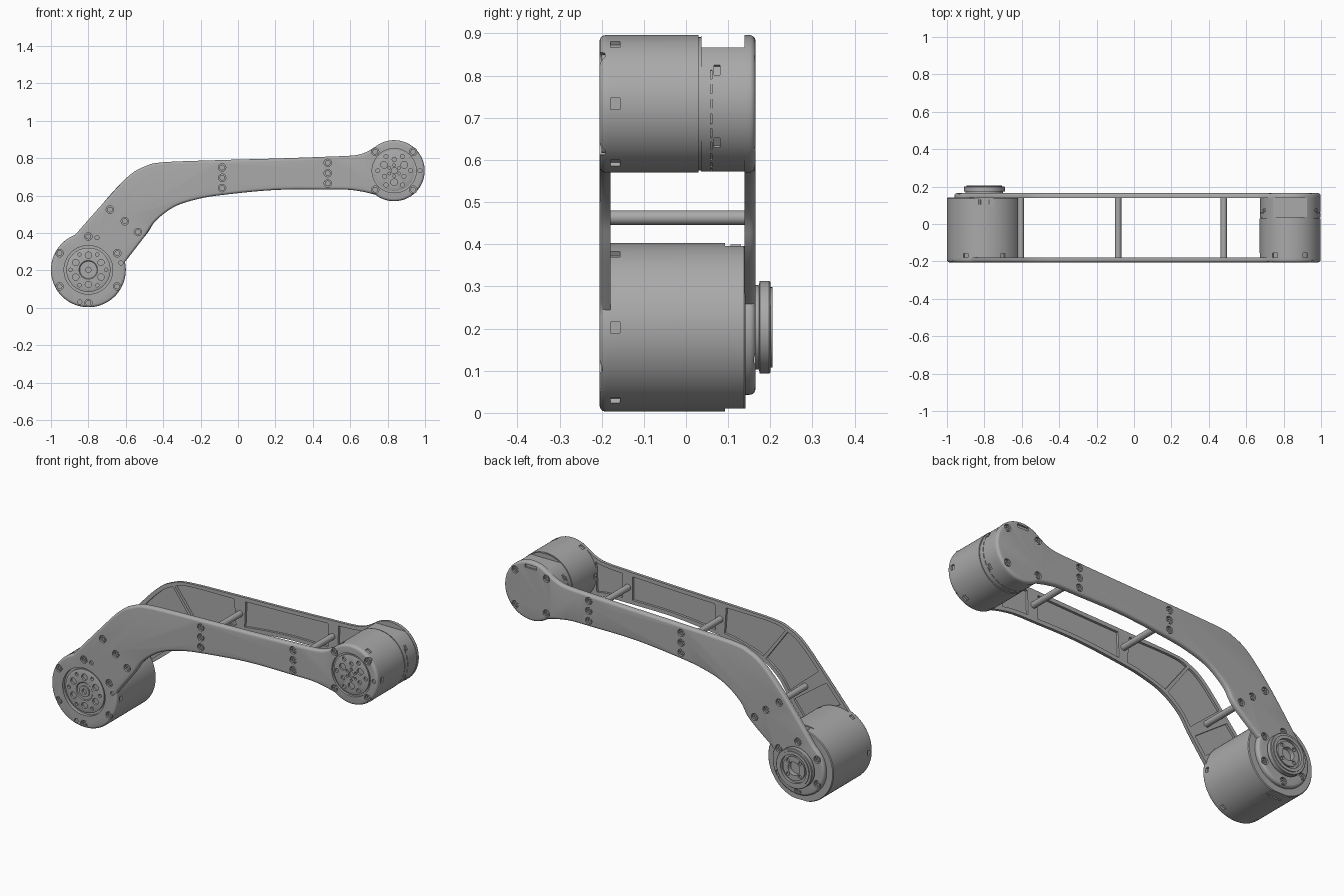
import bpy, bmesh
from math import sin, cos, pi, radians
from mathutils import Matrix, Vector

if "Cube" in bpy.data.objects:
    bpy.data.objects.remove(bpy.data.objects["Cube"])

metal = bpy.data.materials.new("grey metal")
metal.use_nodes = True
GREY = (0.4, 0.4, 0.4, 1)
metal.diffuse_color = GREY
metal.node_tree.nodes["Principled BSDF"].inputs["Base Color"].default_value = GREY

BIG, SMALL = (-0.80, 0.203), (0.835, 0.733)   # joint centres (x, z)
R_BIG, R_BACK, R_SMALL = 0.20, 0.16, 0.163
FRONT, BACK, THICK = -0.205, 0.165, 0.026

# Paired stations along the upper and lower edges of the arm
UPPER = [(-0.725, 0.555), (-0.59, 0.70), (-0.50, 0.755), (-0.40, 0.778), (-0.085, 0.79),
         (0.20, 0.798), (0.48, 0.808), (0.62, 0.815), (0.68, 0.83)]
LOWER = [(-0.50, 0.38), (-0.44, 0.465), (-0.34, 0.54), (-0.22, 0.58), (-0.085, 0.603),
         (0.20, 0.63), (0.48, 0.632), (0.59, 0.631), (0.67, 0.62)]
ROWS = [[(-0.685, 0.525), (-0.605, 0.463), (-0.535, 0.405)],
        [(-0.085, 0.75), (-0.085, 0.695), (-0.085, 0.64)],
        [(0.48, 0.775), (0.48, 0.72), (0.48, 0.665)]]


def polar(c, r, deg):
    return (c[0] + r * cos(radians(deg)), c[1] + r * sin(radians(deg)))


def ring_points(c, r, n, start=0):
    return [polar(c, r, start + 360 * i / n) for i in range(n)]


def curve(pts, t):
    """Catmull-Rom point at station t."""
    i = min(int(t), len(pts) - 2)
    u = t - i
    a, b, c, d = [Vector(pts[max(0, min(len(pts) - 1, i + k))]) for k in (-1, 0, 1, 2)]
    return 0.5 * (2 * b + (c - a) * u + (2 * a - 5 * b + 4 * c - d) * u ** 2
                  + (3 * b - a - 3 * c + d) * u ** 3)


def finish(name, bm):
    bmesh.ops.recalc_face_normals(bm, faces=bm.faces)
    me = bpy.data.meshes.new(name)
    bm.to_mesh(me)
    bm.free()
    ob = bpy.data.objects.new(name, me)
    me.materials.append(metal)
    bpy.context.collection.objects.link(ob)
    return ob


def loft(bm, rings):
    """Closed skin through equal rings, capped at both ends."""
    loops = [[bm.verts.new(p) for p in ring] for ring in rings]
    n = len(loops[0])
    for a, b in zip(loops, loops[1:]):
        for i in range(n):
            bm.faces.new((a[i], a[(i + 1) % n], b[(i + 1) % n], b[i]))
    bm.faces.new(loops[0])
    bm.faces.new(loops[-1][::-1])


def add_prism(bm, pts, y0, y1):
    loft(bm, [[(x, y, z) for x, z in pts] for y in (y0, y1)])


def add_holes(bm, centres, r, y0, y1, n=20):
    for c in centres:
        add_prism(bm, ring_points(c, r, n), y0, y1)


def add_box(bm, c, r, deg, y, size):
    """Box at radius r; size is radial, along y, tangential."""
    x, z = polar(c, r, deg)
    m = Matrix.Translation((x, y, z)) @ Matrix.Rotation(-radians(deg), 4, 'Y')
    bmesh.ops.create_cube(bm, size=1, matrix=m @ Matrix.Diagonal((*size, 1)))


def lathe(name, c, profile, n=96):
    bm = bmesh.new()
    vs = [bm.verts.new((c[0] + r, y, c[1])) for r, y in profile]
    es = [bm.edges.new(p) for p in zip(vs, vs[1:])]
    bmesh.ops.spin(bm, geom=vs + es, cent=(c[0], 0, c[1]), axis=(0, 1, 0),
                   angle=2 * pi, steps=n)
    bmesh.ops.remove_doubles(bm, verts=bm.verts, dist=1e-5)
    return finish(name, bm)


def cut(ob, bm):
    tool = finish("cutter", bm)
    tool.hide_render = True
    mod = ob.modifiers.new("cut", 'BOOLEAN')
    mod.operation, mod.solver, mod.object = 'DIFFERENCE', 'EXACT', tool
    bpy.context.view_layer.objects.active = ob
    bpy.ops.object.modifier_apply(modifier=mod.name)
    bpy.data.objects.remove(tool)


def side_plate(name, outer, r_big, a_up, a_low):
    """Arm plate with a rounded outer edge and pocketed inner face."""
    s = 1 if outer > 0 else -1
    up = [polar(BIG, r_big, a_up)] + UPPER + [polar(SMALL, R_SMALL, 128)]
    low = [polar(BIG, r_big, a_low)] + LOWER + [polar(SMALL, R_SMALL, 232)]
    k, steps = 6, 60
    ts = [i / k for i in range((len(up) - 1) * k + 1)]
    pts = [curve(up, t) for t in ts]
    pts += [Vector(polar(SMALL, R_SMALL, 128 - 256 * i / steps)) for i in range(1, steps)]
    pts += [curve(low, t) for t in reversed(ts)]
    sweep = 360 - a_up + a_low
    pts += [Vector(polar(BIG, r_big, a_low - sweep * i / steps)) for i in range(1, steps)]
    normals = []
    for i, p in enumerate(pts):
        d = (pts[(i + 1) % len(pts)] - pts[i - 1]).normalized()
        normals.append(Vector((d.y, -d.x)))          # points inward
    fil = 0.014
    layers = [(0, outer - s * THICK)]
    for i in range(5):
        a = i * pi / 8
        layers.append((fil * (1 - cos(a)), outer - s * fil * (1 - sin(a))))
    bm = bmesh.new()
    loft(bm, [[((p + n * d).x, y, (p + n * d).y) for p, n in zip(pts, normals)]
              for d, y in layers])
    plate = finish(name, bm)
    # pockets between the cross ribs
    bm = bmesh.new()
    for t0, t1 in [(0.3, 0.83), (1.17, 2.9), (3.05, 4.88), (5.12, 6.88), (7.2, 9)]:
        a, b = [], []
        for i in range(13):
            t = t0 + (t1 - t0) * i / 12
            u, l = curve(up, t), curve(low, t)
            d = (l - u).normalized() * 0.022
            a.append(u + d)
            b.append(l - d)
        add_prism(bm, a + b[::-1], outer - s * 0.013, outer - s * 0.05)
    cut(plate, bm)
    return plate


def screws(name, centres, outer, r=0.02):
    """Socket heads sunk in their holes."""
    s = 1 if outer > 0 else -1
    for c in centres:
        lathe(name, c, [(r + 0.002, outer - s * 0.014), (r * 0.75, outer - s * 0.014),
                        (r * 0.75, outer - s * 0.004), (r * 0.4, outer - s * 0.004),
                        (r * 0.4, outer - s * 0.012), (0, outer - s * 0.012)], 16)


arm_holes = [c for row in ROWS for c in row]
front_holes = arm_holes + ring_points(BIG, 0.178, 6, 30) + ring_points(SMALL, 0.144, 4, 45)
back_holes = arm_holes + ring_points(BIG, 0.136, 6, 30) + ring_points(SMALL, 0.136, 4, 45)

# Front plate with round windows over both joints
front = side_plate("front_plate", FRONT, R_BIG, 110.5, 12)
bm = bmesh.new()
add_holes(bm, front_holes, 0.02, FRONT - 0.02, FRONT + 0.013)
add_holes(bm, [BIG], 0.13, FRONT - 0.02, FRONT + 0.018, 64)
add_holes(bm, [SMALL], 0.118, FRONT - 0.02, FRONT + 0.012, 64)
add_holes(bm, [polar(SMALL, 0.138, 0), polar(BIG, 0.178, 12), polar(BIG, 0.178, 75),
               polar(BIG, 0.178, 255)], 0.011, FRONT - 0.02, FRONT + 0.01)
cut(front, bm)
screws("front_screw", front_holes, FRONT)

# Back plate with a cable slot at the small joint
back = side_plate("back_plate", BACK, R_BACK, 128, 20)
bm = bmesh.new()
add_holes(bm, back_holes, 0.02, BACK - 0.013, BACK + 0.02)
add_box(bm, SMALL, 0.135, 90, BACK, (0.018, 0.02, 0.07))
cut(back, bm)
screws("back_screw", back_holes, BACK)

# Tie rods
for row in ROWS:
    lathe("tie_rod", row[1], [(0, FRONT + 0.02), (0.017, FRONT + 0.02),
                              (0.017, BACK - 0.02), (0, BACK - 0.02)], 24)

# Large motor housing
big = lathe("large_motor", BIG, [(0, -0.181), (R_BIG, -0.181), (R_BIG, 0.137), (0.196, 0.141),
                                 (0, 0.141)], 128)
bm = bmesh.new()
for i in range(6):
    add_box(bm, BIG, R_BIG, 60 * i, -0.168, (0.024, 0.022, 0.026))
for a in (90, 270):
    add_box(bm, BIG, R_BIG + 0.004, a, 0.118, (0.022, 0.05, 0.11))
cut(big, bm)
for dx in (-0.025, 0.025):
    lathe("connector_pin", (BIG[0] + dx, BIG[1] + 0.187),
          [(0, 0.105), (0.009, 0.105), (0.009, 0.13), (0, 0.13)], 12)

# Small motor housing with seam, vents and a flat on the rear part
small = lathe("small_motor", SMALL, [(0, -0.181), (R_SMALL, -0.181), (R_SMALL, 0.03),
                                     (0.158, 0.03), (0.158, 0.036), (0.161, 0.036),
                                     (0.161, 0.141), (0, 0.141)], 128)
bm = bmesh.new()
add_box(bm, SMALL, 0.16, 90, 0.088, (0.052, 0.103, 0.3))
for i in range(28):
    if not 35 < i * 360 / 28 < 145:
        add_box(bm, SMALL, 0.161, i * 360 / 28, 0.06, (0.008, 0.004, 0.024))
for a in (0, 60, 120, 180, 240, 300):
    add_box(bm, SMALL, R_SMALL, a, -0.168, (0.02, 0.024, 0.028))
for a in (-35, 30, 150, 215):
    add_box(bm, SMALL, 0.161, a, 0.074, (0.016, 0.014, 0.028))
cut(small, bm)

# Output hub of the large motor
hub = lathe("large_hub", BIG, [(0, -0.183), (0.118, -0.183), (0.118, -0.196), (0.106, -0.2),
                               (0.05, -0.2), (0.046, -0.196), (0.03, -0.196), (0.03, -0.203),
                               (0, -0.203)])
bm = bmesh.new()
add_holes(bm, ring_points(BIG, 0.095, 6), 0.009, -0.22, -0.188)
add_holes(bm, ring_points(BIG, 0.078, 6, 30), 0.017, -0.22, -0.188)
add_holes(bm, [BIG], 0.014, -0.22, -0.19)
cut(hub, bm)

# Output hub of the small motor
hub = lathe("small_hub", SMALL, [(0, -0.19), (0.108, -0.19), (0.108, -0.201), (0.104, -0.203),
                                 (0, -0.203)])
bm = bmesh.new()
add_holes(bm, ring_points(SMALL, 0.062, 3, 30), 0.018, -0.22, -0.193)
add_holes(bm, ring_points(SMALL, 0.06, 3, 90) + ring_points(SMALL, 0.088, 6), 0.011, -0.22, -0.193)
add_holes(bm, ring_points(SMALL, 0.03, 6, 30), 0.007, -0.22, -0.193)
add_holes(bm, [SMALL], 0.016, -0.22, -0.193)
cut(hub, bm)

# Stepped boss on the back of the large joint
boss = lathe("rear_boss", BIG, [(0, 0.16), (0.1, 0.16), (0.1, 0.173), (0.11, 0.175), (0.11, 0.197),
                                (0.107, 0.2), (0.095, 0.2), (0.095, 0.205), (0.078, 0.205),
                                (0.078, 0.19), (0.066, 0.19), (0.066, 0.2), (0.036, 0.2),
                                (0.036, 0.175), (0, 0.175)])
bm = bmesh.new()
add_holes(bm, ring_points(BIG, 0.051, 4, 45), 0.01, 0.19, 0.22)
cut(boss, bm)

# Smooth shading with sharp edges kept
bpy.ops.object.select_all(action='DESELECT')
for ob in bpy.context.scene.objects:
    if ob.type == 'MESH' and metal.name in ob.data.materials:
        ob.select_set(True)
        bpy.context.view_layer.objects.active = ob
bpy.ops.object.shade_smooth_by_angle(angle=radians(30))
